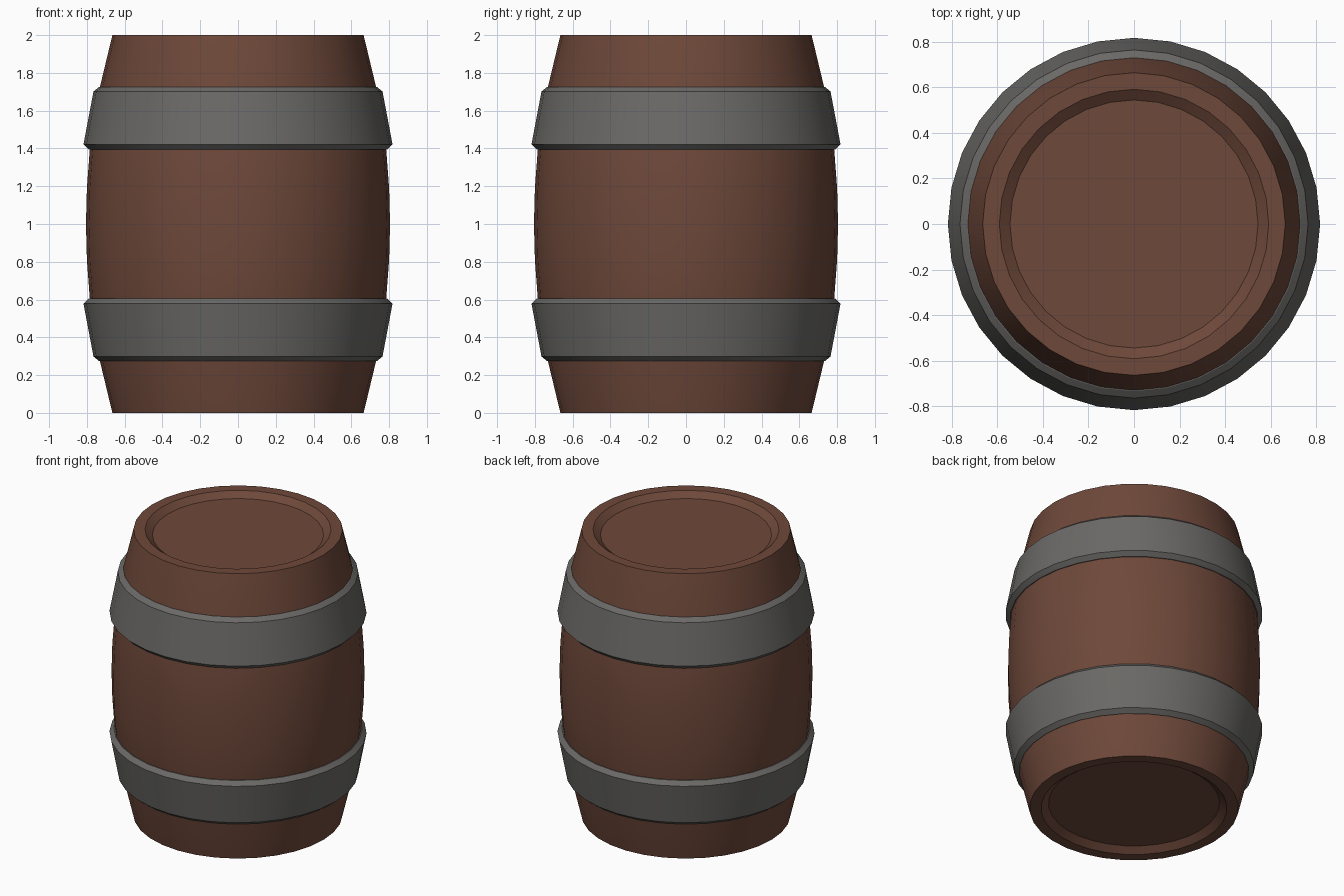
import bpy, bmesh, math

if "Cube" in bpy.data.objects:
    bpy.data.objects.remove(bpy.data.objects["Cube"])

SIDES = 32


def material(name, color):
    m = bpy.data.materials.new(name)
    m.diffuse_color = (*color, 1)
    m.use_nodes = True
    m.node_tree.nodes["Principled BSDF"].inputs["Base Color"].default_value = m.diffuse_color
    return m


wood = material("brown wood", (0.156, 0.065, 0.042))
iron = material("grey iron", (0.144, 0.141, 0.134))


def lathe(name, profile, mat, closed=False):
    """Spin an (r, z) profile round the z axis; open ends are capped."""
    bm = bmesh.new()
    rings = []
    for r, z in profile:
        rings.append([bm.verts.new((r * math.cos(2 * math.pi * i / SIDES),
                                    r * math.sin(2 * math.pi * i / SIDES), z))
                      for i in range(SIDES)])
    pairs = list(zip(rings, rings[1:]))
    if closed:
        pairs.append((rings[-1], rings[0]))
    else:
        bm.faces.new(rings[0])
        bm.faces.new(rings[-1])
    for a, b in pairs:
        for i in range(SIDES):
            j = (i + 1) % SIDES
            bm.faces.new((a[i], a[j], b[j], b[i]))
    bmesh.ops.recalc_face_normals(bm, faces=bm.faces)
    mesh = bpy.data.meshes.new(name)
    bm.to_mesh(mesh)
    bm.free()
    mesh.materials.append(mat)
    obj = bpy.data.objects.new(name, mesh)
    bpy.context.collection.objects.link(obj)
    bpy.ops.object.select_all(action='DESELECT')
    obj.select_set(True)
    bpy.context.view_layer.objects.active = obj
    bpy.ops.object.shade_smooth_by_angle(angle=math.radians(25))
    return obj


# Barrel body: recessed lid, rim and bulging staves, mirrored about z = 1
half = [(0.545, 0.036), (0.592, 0.0), (0.665, 0.0), (0.73, 0.27),
        (0.785, 0.61), (0.80, 0.81)]
body = half + [(0.805, 1.0)] + [(r, 2 - z) for r, z in reversed(half)]
lathe("barrel_body", body, wood)

# Iron hoops: slanted bands with chamfered lips, mirrored about z = 1
hoop = [(0.72, 0.272), (0.735, 0.274), (0.765, 0.298), (0.818, 0.578),
        (0.79, 0.606), (0.77, 0.606)]
lathe("lower_hoop", hoop, iron, closed=True)
lathe("upper_hoop", [(r, 2 - z) for r, z in hoop], iron, closed=True)
